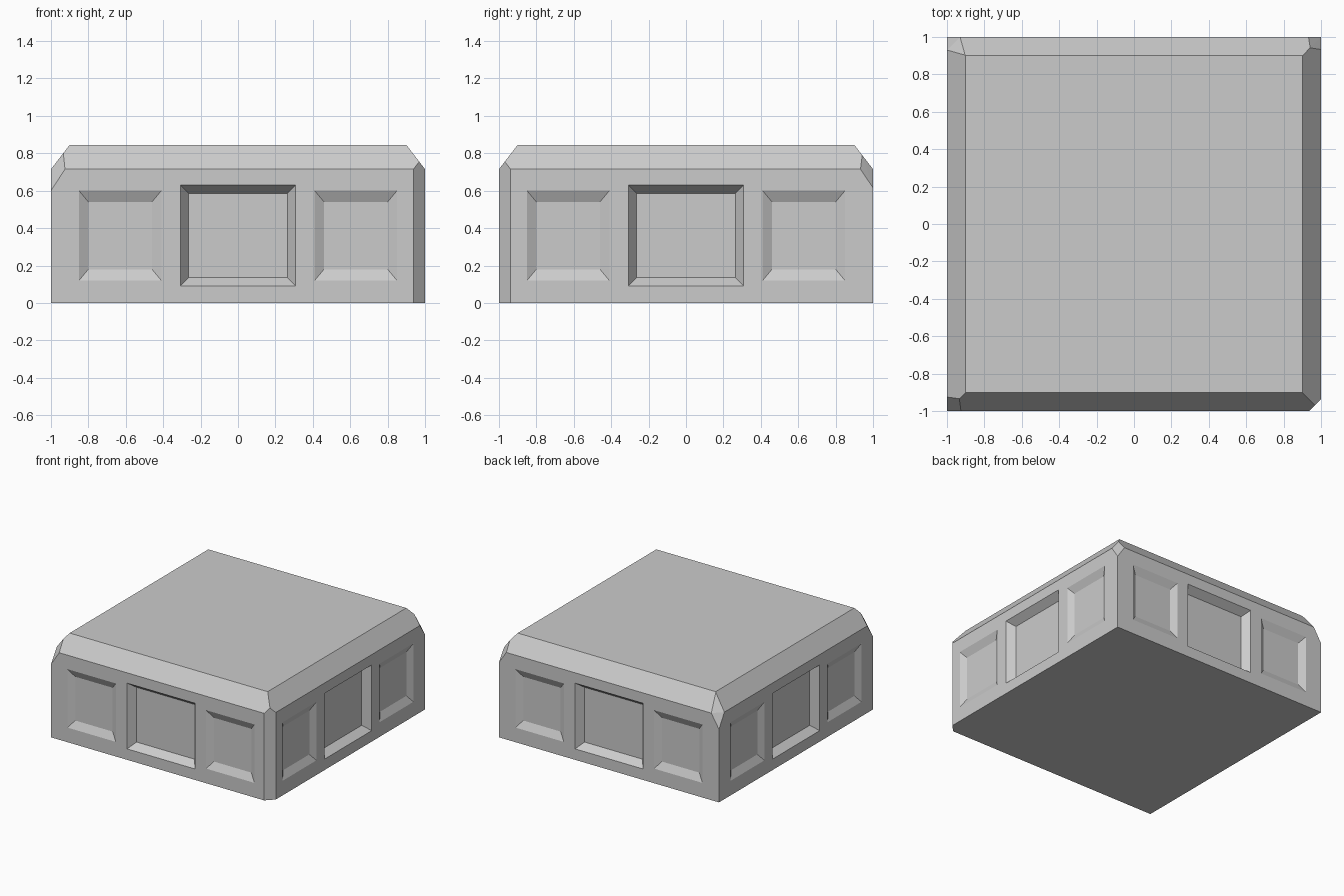
import bpy
import bmesh
from math import pi
from mathutils import Matrix

EAVE, TOP, INSET = 0.715, 0.845, 0.1

cube = bpy.data.objects.get("Cube")
if cube:
    bpy.data.objects.remove(cube)

stone = bpy.data.materials.new("grey stone")
stone.use_nodes = True
stone.diffuse_color = (0.6, 0.6, 0.6, 1)
stone.node_tree.nodes["Principled BSDF"].inputs["Base Color"].default_value = (0.6, 0.6, 0.6, 1)


def make_object(name, bm):
    bmesh.ops.recalc_face_normals(bm, faces=bm.faces)
    mesh = bpy.data.meshes.new(name)
    bm.to_mesh(mesh)
    bm.free()
    mesh.materials.append(stone)
    obj = bpy.data.objects.new(name, mesh)
    bpy.context.collection.objects.link(obj)
    return obj


def hull(bm, points):
    verts = [bm.verts.new(p) for p in points]
    bmesh.ops.convex_hull(bm, input=verts)


def hip(inset):
    # height of the sloped corner edge at a given inset
    return EAVE + (TOP - EAVE) * inset / INSET


# Block with a sloped rim; each corner is chipped: (sx, sy, eave cut, tip inset, chip bottom)
points = []
for sx, sy, cut, tip, low in [(-1, -1, 0.075, 0.066, 0.60),
                              (1, 1, 0.067, 0.058, 0.615),
                              (-1, 1, 0.07, 0.097, 0.60)]:
    points += [(sx, sy, 0), (sx, sy, low),
               (sx * (1 - cut), sy, EAVE), (sx, sy * (1 - cut), EAVE),
               (sx * (1 - tip), sy * (1 - tip), hip(tip))]
# Front corner cut straight down to the base
for z in (0, EAVE):
    points += [(0.938, -1, z), (1, -0.938, z)]
points.append((0.969, -0.969, hip(0.031)))
points += [(sx * (1 - INSET), sy * (1 - INSET), TOP) for sx in (-1, 1) for sy in (-1, 1)]

bm = bmesh.new()
hull(bm, points)
bmesh.ops.dissolve_limit(bm, angle_limit=0.02, verts=bm.verts, edges=bm.edges)
block = make_object("stone_block", bm)


# Tapered recesses, three on every side
def recess(bm, turn, cx, cz, half_w, half_h, run_x, run_z, depth):
    ring = []
    for k in (-1, 1):  # inner floor, then the same taper carried outside the wall
        w, h = half_w + k * run_x, half_h + k * run_z
        ring += [turn @ Matrix.Translation((cx + a * w, -1 - k * depth, cz + b * h)).translation
                 for a in (-1, 1) for b in (-1, 1)]
    hull(bm, ring)


bm = bmesh.new()
for side in range(4):
    turn = Matrix.Rotation(side * pi / 2, 3, "Z")
    recess(bm, turn, 0, 0.36, 0.308, 0.27, 0.044, 0.045, 0.06)
    for s in (-1, 1):
        recess(bm, turn, s * 0.63, 0.36, 0.22, 0.24, 0.05, 0.06, 0.03)
cutter = make_object("recess_cutter", bm)
cutter.hide_render = True

mod = block.modifiers.new("recesses", "BOOLEAN")
mod.operation = "DIFFERENCE"
mod.solver = "EXACT"
mod.object = cutter
bpy.context.view_layer.objects.active = block
block.select_set(True)
bpy.ops.object.modifier_apply(modifier=mod.name)
bpy.data.objects.remove(cutter)
